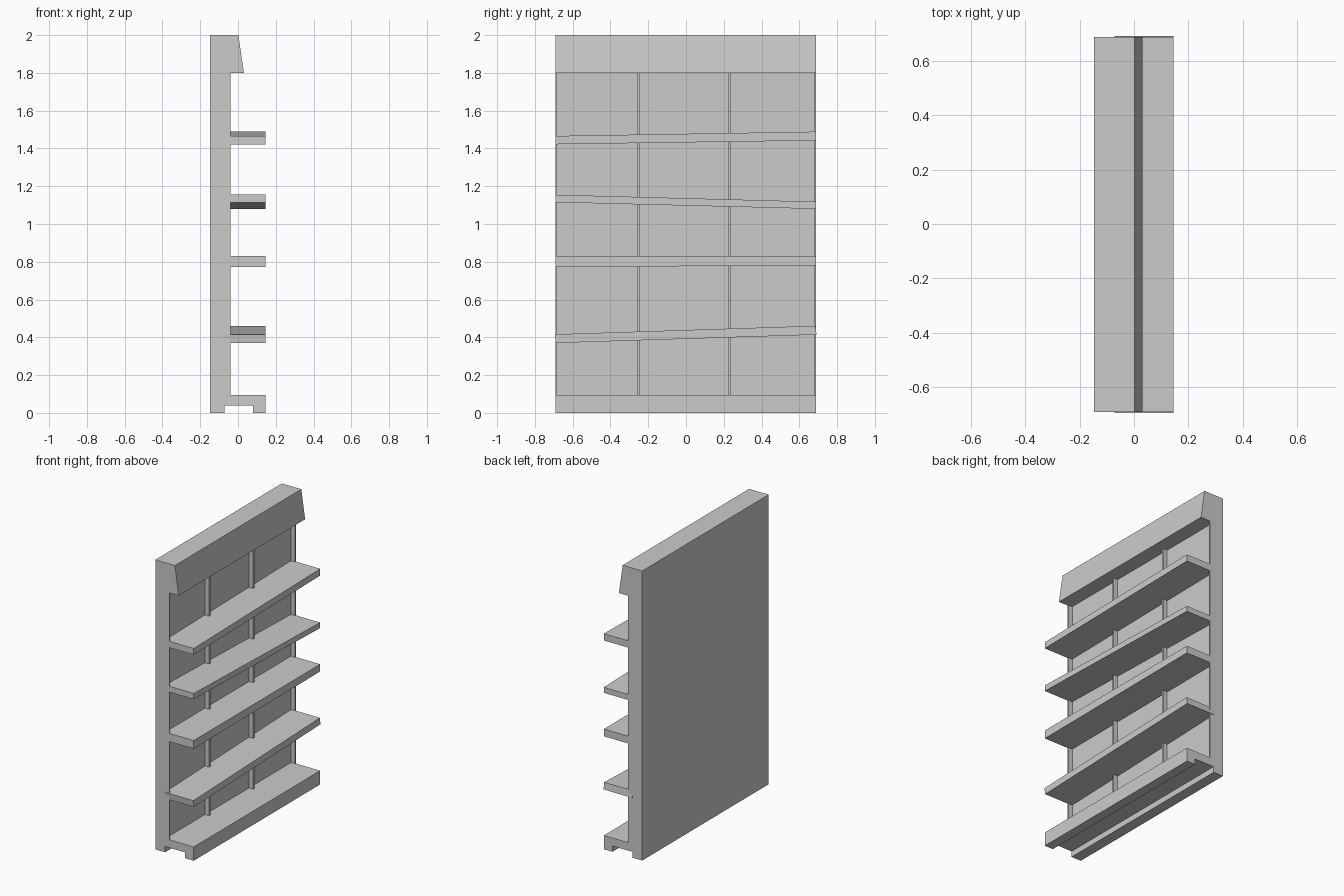
import bpy, bmesh

if "Cube" in bpy.data.objects:
    bpy.data.objects.remove(bpy.data.objects["Cube"])

Y0, Y1 = -0.692, 0.688           # left and right ends of the unit
BACK, PANEL, RIB, FRONT = -0.147, -0.072, -0.04, 0.146


def loft(name, ring_a, ring_b):
    """Solid between two matching end outlines."""
    bm = bmesh.new()
    a = [bm.verts.new(p) for p in ring_a]
    b = [bm.verts.new(p) for p in ring_b]
    bm.faces.new(a)
    bm.faces.new(b[::-1])
    for i in range(len(a)):
        j = (i + 1) % len(a)
        bm.faces.new((a[j], a[i], b[i], b[j]))
    bmesh.ops.recalc_face_normals(bm, faces=bm.faces[:])
    mesh = bpy.data.meshes.new(name)
    bm.to_mesh(mesh)
    bm.free()
    obj = bpy.data.objects.new(name, mesh)
    bpy.context.collection.objects.link(obj)
    return obj


def extrude(name, profile, y0=Y0, y1=Y1):
    """Extrude an x-z profile along y."""
    return loft(name, [(x, y0, z) for x, z in profile],
                [(x, y1, z) for x, z in profile])


def rect(x0, x1, z0, z1):
    return [(x0, z0), (x1, z0), (x1, z1), (x0, z1)]


# Back panel
extrude("back_panel", rect(BACK, PANEL, 0, 1.80))

# Base shelf with a grooved underside
extrude("base_shelf", [(PANEL, 0.04), (0.08, 0.04), (0.08, 0),
                       (FRONT, 0), (FRONT, 0.095), (PANEL, 0.095)])

# Sloped header along the top
extrude("header", [(BACK, 1.80), (0.031, 1.80), (0.002, 2.0), (BACK, 2.0)])

# End uprights and the two inner dividers
ribs = {"left_upright": (Y0, Y0 + 0.007), "right_upright": (Y1 - 0.007, Y1),
        "left_divider": (-0.258, -0.245), "right_divider": (0.222, 0.237)}
for name, (a, b) in ribs.items():
    extrude(name, rect(PANEL, RIB, 0.09, 1.80), a, b)

# Tilted shelves: bottom and top height at the left end, then at the right end
shelves = [(0.370, 0.416, 0.414, 0.461, 0.003),
           (0.773, 0.830, 0.780, 0.830, 0),
           (1.115, 1.155, 1.080, 1.118, 0),
           (1.422, 1.466, 1.442, 1.489, 0)]
for n, (lb, lt, rb, rt, skew) in enumerate(shelves, 1):
    ends = []
    for y, zb, zt in ((Y0, lb, lt), (Y1, rb, rt)):
        ends.append([(x, y + (skew if z == zb else -skew), z)
                     for x, z in rect(PANEL, FRONT, zb, zt)])
    loft(f"shelf_{n}", *ends)
